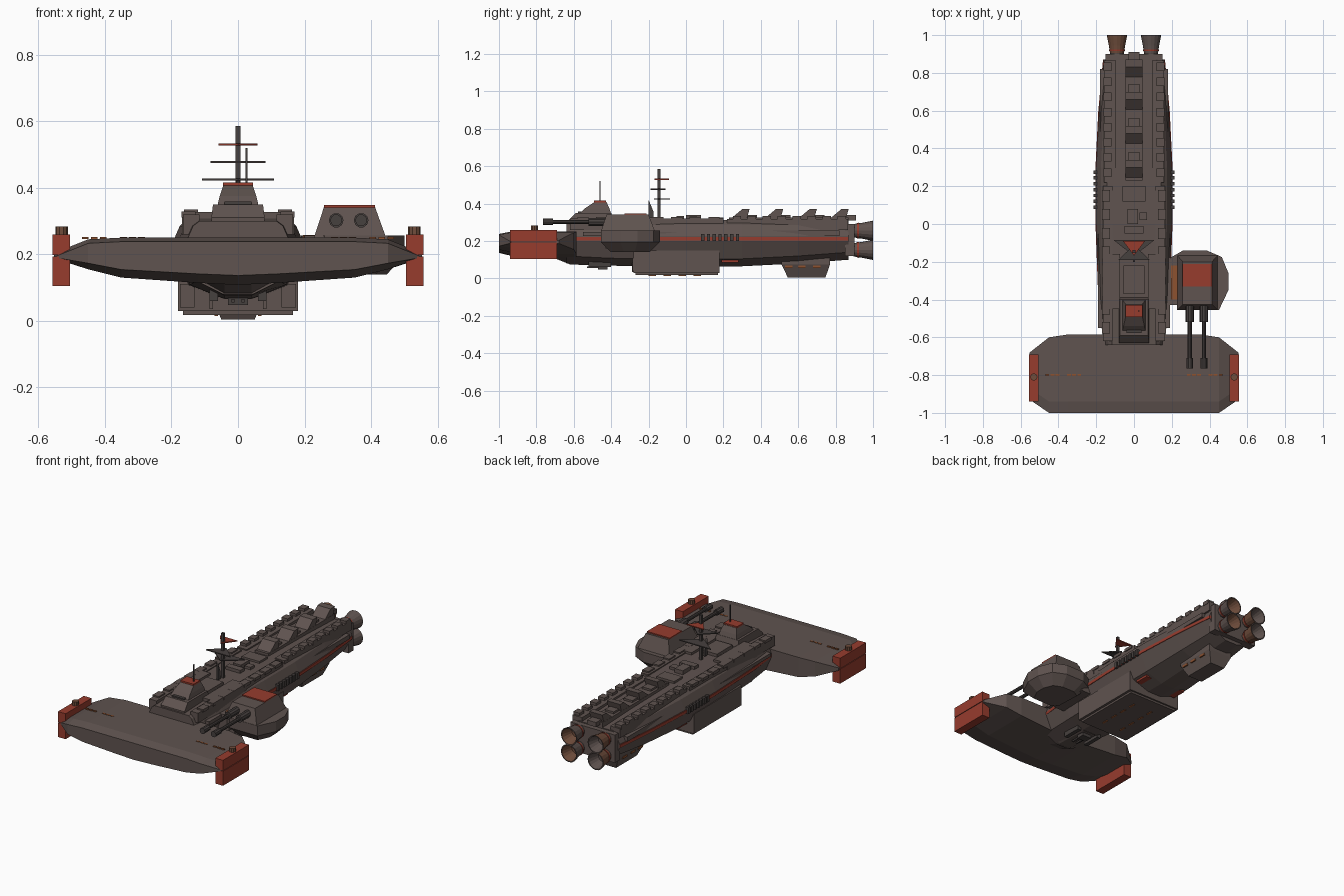
import bpy, bmesh, math
from mathutils import Vector

cube = bpy.data.objects.get("Cube")
if cube:
    bpy.data.objects.remove(cube)


def material(name, rgb):
    m = bpy.data.materials.new(name)
    m.use_nodes = True
    m.diffuse_color = (*rgb, 1)
    m.node_tree.nodes["Principled BSDF"].inputs["Base Color"].default_value = (*rgb, 1)
    return m


GREY = material("warm grey hull", (0.115, 0.087, 0.079))
DARK = material("dark grey metal", (0.062, 0.052, 0.049))
RED = material("rust red", (0.31, 0.045, 0.027))
ORANGE = material("dull orange", (0.27, 0.085, 0.03))
BROWN = material("scorched brown", (0.16, 0.075, 0.045))


def finish(name, bm, mat, mirror=False):
    """Turn a bmesh into an object, optionally mirrored across x."""
    if mirror:
        copy = bmesh.ops.duplicate(bm, geom=bm.verts[:] + bm.edges[:] + bm.faces[:])
        for v in copy["geom"]:
            if isinstance(v, bmesh.types.BMVert):
                v.co.x *= -1
    bmesh.ops.recalc_face_normals(bm, faces=bm.faces[:])
    me = bpy.data.meshes.new(name)
    bm.to_mesh(me)
    bm.free()
    me.materials.append(mat)
    ob = bpy.data.objects.new(name, me)
    bpy.context.collection.objects.link(ob)
    return ob


def add_loft(bm, rings):
    loops = [[bm.verts.new(p) for p in r] for r in rings]
    n = len(loops[0])
    for a, b in zip(loops, loops[1:]):
        for i in range(n):
            j = (i + 1) % n
            bm.faces.new((a[i], a[j], b[j], b[i]))
    bm.faces.new(loops[0])
    bm.faces.new(loops[-1])


def loft(name, rings, mat=GREY, mirror=False):
    bm = bmesh.new()
    add_loft(bm, rings)
    return finish(name, bm, mat, mirror)


def rect(x0, x1, y0, y1, z):
    return [(x0, y0, z), (x1, y0, z), (x1, y1, z), (x0, y1, z)]


def boxes(name, items, mat=GREY, mirror=False):
    """Boxes given as x, y and z ranges."""
    bm = bmesh.new()
    for x0, x1, y0, y1, z0, z1 in items:
        add_loft(bm, [rect(x0, x1, y0, y1, z0), rect(x0, x1, y0, y1, z1)])
    return finish(name, bm, mat, mirror)


def side_prism(name, profile, half, mat=GREY):
    """Extrude a (y, z) profile across x."""
    return loft(name, [[(x, y, z) for y, z in profile] for x in (-half, half)], mat)


def circle(x, y, z, r, n=16):
    return [(x + r * math.cos(math.tau * i / n), y, z + r * math.sin(math.tau * i / n)) for i in range(n)]


def mirrored(pts):
    return pts + [(-x, z) for x, z in reversed(pts)]


# Main hull and its side stripe
STATIONS = [(-.64, .16, .08, .3), (-.4, .185, .068, .31), (0, .2, .065, .315),
            (.3, .2, .065, .31), (.6, .185, .08, .305), (.87, .16, .1, .295)]
hull, stripe = [], []
for y, w, zb, zt in STATIONS:
    half = [(.045, zb), (w * .78, zb + .04), (w, .2), (w, .228), (w - .025, .285), (w * .72, zt)]
    hull.append([(x, y, z) for x, z in mirrored(half)])
    ys = max(y, -.61)
    stripe.append([(x, ys, z) for x, z in mirrored([(w + .004, .204), (w + .004, .222)])])
loft("main_hull", hull)
loft("hull_stripe", stripe, RED)
boxes("side_ports", [(.195, .215, .08 + i * .031, .098 + i * .031, .2, .238) for i in range(7)], DARK, True)
boxes("side_ledge", [(.15, .19, -.55, -.05, .228, .248), (.14, .18, .3, .82, .228, .255)], GREY, True)

# Deck rails with raised teeth
boxes("deck_rails", [(.115, .165, -.62, .2, .26, .32), (.095, .16, .22, .865, .26, .318)], GREY, True)
boxes("rail_teeth", [(.12, .162, .25 + i * .08, .295 + i * .08, .31, .334) for i in range(8)]
      + [(.128, .17, -.58 + i * .1, -.52 + i * .1, .31, .328) for i in range(8)], GREY, True)
boxes("deck_shoulders", [(.075, .168, -.45, -.16, .26, .327)], GREY, True)
boxes("deck_hatches", [(-.05, .05, -.05, -.01, .3, .333), (-.035, .02, .0, .08, .3, .338),
                       (-.06, .06, .12, .2, .3, .325), (.03, .07, .02, .06, .3, .33),
                       (-.055, .055, -.37, -.22, .3, .33)])

# Slanted spine vents
boxes("spine_base", [(-.045, .045, .23, .87, .29, .326)])
for i, y in enumerate((.24, .42, .6, .77)):
    side_prism(f"spine_vent_{i + 1}", [(y, .32), (y + .06, .37), (y + .1, .372), (y + .085, .32)], .044)
    boxes(f"vent_back_{i + 1}", [(-.03, .03, y + .08, y + .14, .31, .338)])

# Command tower
loft("tower_base", [rect(-.08, .08, -.63, -.39, .25), rect(-.08, .08, -.63, -.39, .31),
                    rect(-.075, .075, -.59, -.4, .35)])
loft("tower_upper", [rect(-.062, .062, -.57, -.4, .345), rect(-.055, .055, -.54, -.41, .375),
                     rect(-.044, .044, -.49, -.425, .408)])
boxes("tower_window", [(-.04, .04, -.578, -.56, .348, .358)], DARK)
boxes("tower_roof", [(-.045, .045, -.492, -.428, .406, .416)], RED)
boxes("tower_antenna", [(.022, .028, -.463, -.457, .41, .52)], DARK)

# Signal mast with triangular yards
boxes("mast", [(-.008, .008, -.153, -.137, .3, .585)], DARK)
for name, half, y0, y1, z, m in (("lower_yard", .108, -.085, -.17, .425, DARK),
                                 ("middle_yard", .083, -.19, -.11, .477, DARK),
                                 ("upper_yard", .058, -.09, -.168, .53, RED)):
    loft(name, [[(-half, y0, h), (half, y0, h), (0, y1, h)] for h in (z - .003, z + .003)], m)
side_prism("mast_fin", [(-.2, .32), (-.2, .42), (-.175, .36), (-.175, .32)], .006, DARK)

# Wide bow wing
wing = []
for x, yf, yb, zt, zb in ((0, -1, -.585, .25, .108), (.12, -1, -.585, .25, .114), (.35, -1, -.585, .25, .13),
                          (.45, -1, -.6, .245, .155), (.552, -.93, -.68, .204, .187)):
    mid = (zt + zb) / 2
    wing.append([(x, yf, mid * .4 + zb * .6), (x, yf, zt - .012), (x, yf + .06, zt), (x, yb, zt),
                 (x, yb, zb), (x, yf + .12, zb)])
left = [[(-x, y, z) for x, y, z in r] for r in reversed(wing[1:])]
loft("bow_wing", left + wing)
boxes("wing_dashes", [(s + i * .027, s + .02 + i * .027, -.804, -.794, .246, .2525)
                      for s in (.28, .395) for i in range(3)], ORANGE, True)
boxes("wing_fins", [(.505, .557, -.94, -.69, .105, .193), (.505, .557, -.94, -.69, .198, .26)], RED, True)
boxes("fin_seams", [(.509, .553, -.935, -.695, .19, .2)], DARK, True)
bm = bmesh.new()
add_loft(bm, [[(x, z - .81, h) for x, _, z in circle(.53, 0, 0, .019, 10)] for h in (.255, .283)])
finish("fin_lamps", bm, BROWN, True)

# Chin under the bow with a small gun
loft("bow_chin", [[(x, y, z) for x, z in mirrored([(.04, zb), (w, .125), (w, .16)])]
                  for y, w, zb in ((-.72, .06, .115), (-.62, .13, .075), (-.4, .14, .066))])
boxes("chin_mount", [(-.03, .03, -.47, -.42, .048, .08)], DARK)
boxes("chin_barrels", [(.01, .02, -.53, -.46, .055, .065)], DARK, True)
boxes("chin_pods", [(.06, .085, -.52, -.4, .06, .1)], DARK, True)

# Belly hangar
boxes("belly_hangar", [(-.18, .18, -.28, .18, .03, .15)])
boxes("hangar_floor", [(-.165, .165, -.27, .17, .018, .032)])
boxes("hangar_front_ribs", [(.075, .085, -.29, -.27, .035, .115), (.13, .175, -.286, -.27, .04, .11)], GREY, True)
boxes("hangar_lights", [(.06, .07, -.2 + i * .08, -.16 + i * .08, .014, .02) for i in range(4)], ORANGE, True)
boxes("belly_panels", [(.07, .14, .19, .28, .086, .1)], RED, True)

# Aft keel
loft("aft_keel", [rect(-.05, .05, .545, .745, .004), rect(-.08, .08, .51, .77, .075), rect(-.08, .08, .51, .77, .13)])
boxes("keel_windows", [(.065, .08, y, y + .04, .057, .07) for y in (.53, .6, .68)], ORANGE, True)

# Side turret on a short arm
plan = [(.19, -.18), (.26, -.14), (.385, -.14), (.465, -.175), (.5, -.26), (.5, -.35), (.45, -.455), (.26, -.455), (.2, -.41)]


def plan_ring(scale, z):
    return [(.345 + (x - .345) * scale, -.3 + (y + .3) * scale, z) for x, y in plan]


loft("turret_base", [plan_ring(.66, .14), plan_ring(1, .195), plan_ring(1, .256)])
boxes("turret_arm", [(.14, .24, -.43, -.18, .16, .25)])
loft("turret_house", [rect(.228, .445, -.455, -.165, .25), rect(.258, .412, -.425, -.2, .341)])
boxes("turret_roof", [(.258, .412, -.33, -.212, .338, .348)], RED)
boxes("turret_step", [(.195, .23, -.4, -.22, .25, .258)], ORANGE)
bm = bmesh.new()
for x in (.295, .37):
    for y0, y1, r in ((-.52, -.42, .022), (-.72, -.5, .011), (-.765, -.71, .018)):
        add_loft(bm, [circle(x, y0, .302, r, 10), circle(x, y1, .302, r, 10)])
finish("turret_barrels", bm, DARK)

# Engine block and four bells
boxes("engine_block", [(-.15, .15, .85, .9, .12, .29)])
for name, z in (("upper", .255), ("lower", .153)):
    x = .09
    bells = loft(name + "_engine_bells", [circle(x, .88, z, .03), circle(x, .905, z, .037), circle(x, .945, z, .043),
                                          circle(x, 1, z, .054), circle(x, 1, z, .048), circle(x, .93, z, .03)], GREY, True)
    bells.data.materials.append(BROWN)
    # Inner cone faces point back toward the bell axis
    for p in bells.data.polygons:
        axis = Vector((math.copysign(x, p.center.x), p.center.y, z))
        if p.center.y > .92 and (axis - p.center).dot(p.normal) > 1e-4 or (p.normal.y > .9 and p.center.y < .95):
            p.material_index = 1
    loft(name + "_bell_bands", [circle(x, .915, z, .0415), circle(x, .925, z, .043)], RED, True)
